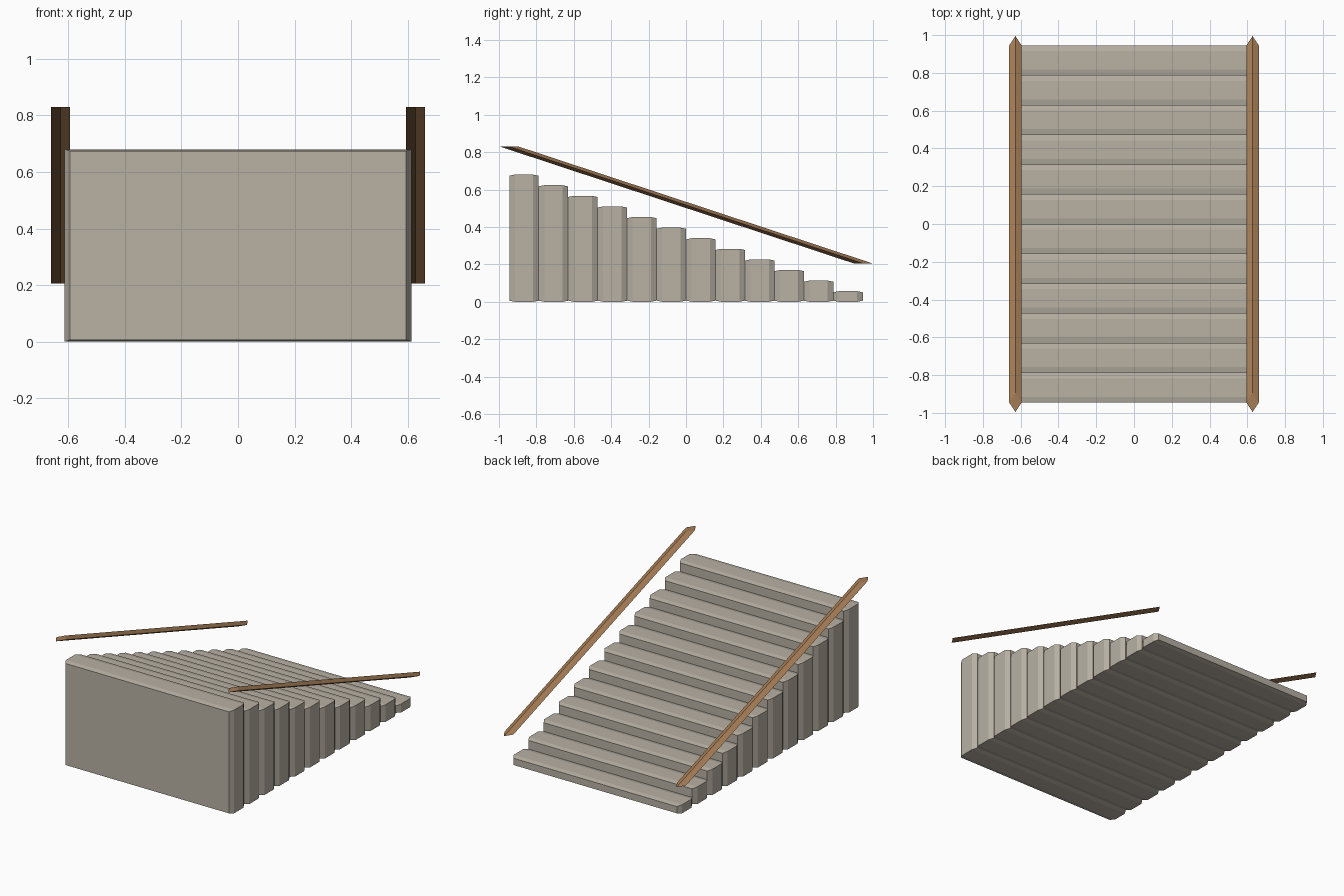
import bpy

if "Cube" in bpy.data.objects:
    bpy.data.objects.remove(bpy.data.objects["Cube"])

STEPS = 12
DEPTH = 1.89 / STEPS      # tread depth
RISE = 0.68 / STEPS       # height gained per step


def material(name, rgb):
    m = bpy.data.materials.new(name)
    m.diffuse_color = (*rgb, 1)
    m.use_nodes = True
    m.node_tree.nodes["Principled BSDF"].inputs["Base Color"].default_value = m.diffuse_color
    return m


stone = material("warm grey stone", (0.48, 0.44, 0.37))
wood = material("brown wood", (0.37, 0.20, 0.09))


def loft(name, rings, mat):
    """Join four-point rings into a closed solid."""
    n = len(rings[0])
    verts = [v for ring in rings for v in ring]
    faces = [tuple(reversed(range(n))), tuple(range(len(verts) - n, len(verts)))]
    for r in range(len(rings) - 1):
        for i in range(n):
            a, b = r * n + i, r * n + (i + 1) % n
            faces.append((a, b, b + n, a + n))
    mesh = bpy.data.meshes.new(name)
    mesh.from_pydata(verts, [], faces)
    mesh.materials.append(mat)
    obj = bpy.data.objects.new(name, mesh)
    bpy.context.collection.objects.link(obj)
    return obj


def step_ring(y, half_width, low, high):
    return [(-half_width, y, low), (-half_width, y, high),
            (half_width, y, high), (half_width, y, low)]


# Steps: full-height blocks, chamfered toward their front and back faces
for i in range(STEPS):
    front = -0.945 + i * DEPTH
    back = front + DEPTH
    top = 0.68 - i * RISE
    loft(f"step_{i + 1}", [
        step_ring(front, 0.595, 0.006, top - 0.006),
        step_ring(front + 0.03, 0.613, 0, top),
        step_ring(back - 0.03, 0.613, 0, top),
        step_ring(back, 0.595, 0.006, top - 0.006),
    ], stone)


# Handrails: diamond section swept down the slope, with level cut ends
def rail_ring(x, y, z):
    return [(x + 0.033, y, z), (x, y + 0.05, z), (x - 0.033, y, z), (x, y - 0.05, z)]


for side, x in (("left", -0.628), ("right", 0.628)):
    loft(f"{side}_handrail", [rail_ring(x, 0.945, 0.206), rail_ring(x, -0.945, 0.83)], wood)

# Make every surface face outward
import bmesh
for obj in bpy.data.objects:
    bm = bmesh.new()
    bm.from_mesh(obj.data)
    bmesh.ops.recalc_face_normals(bm, faces=bm.faces)
    bm.to_mesh(obj.data)
    bm.free()
